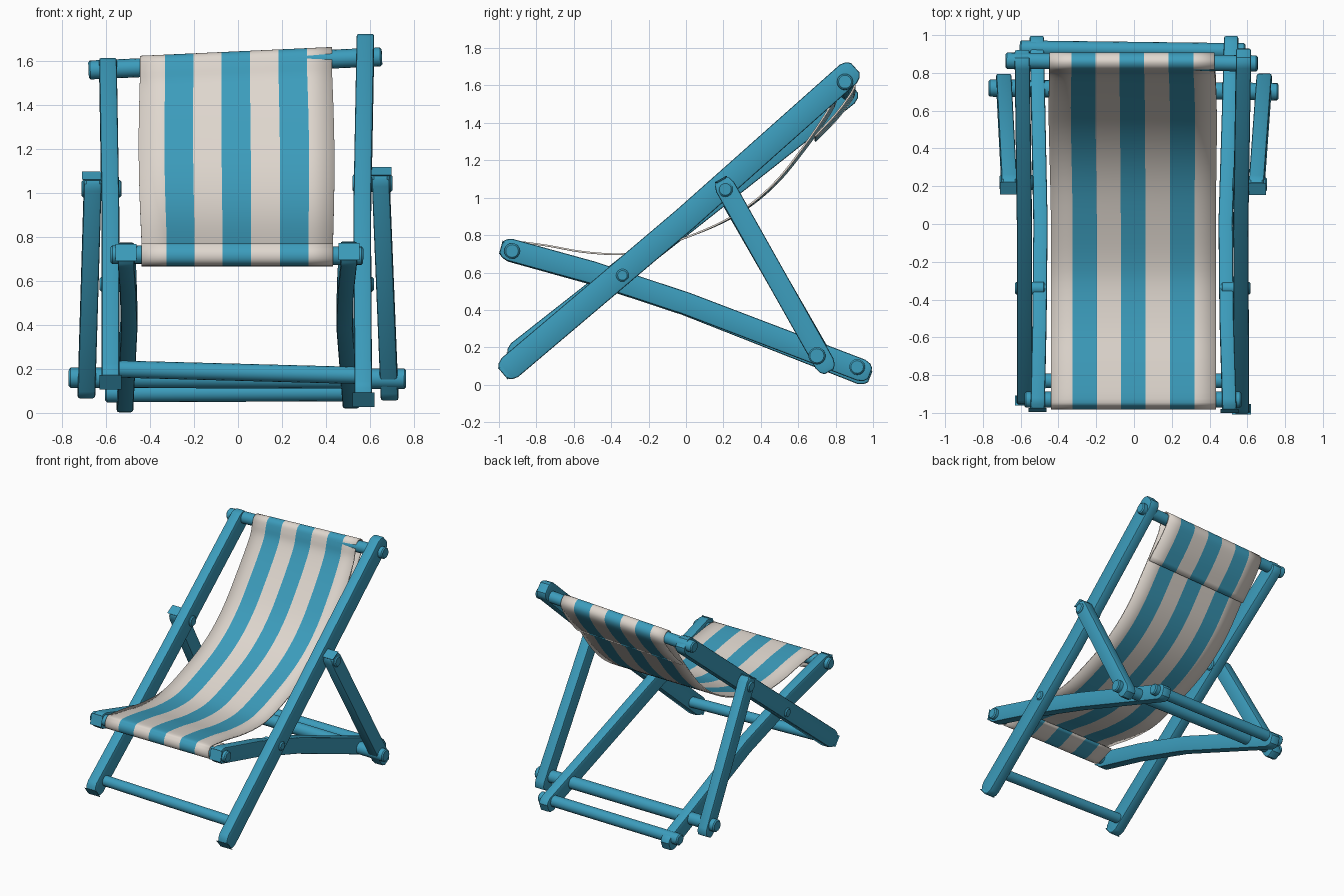
import bpy, bmesh, math
from mathutils import Vector

if "Cube" in bpy.data.objects:
    bpy.data.objects.remove(bpy.data.objects["Cube"])


def material(name, rgb):
    m = bpy.data.materials.new(name)
    m.diffuse_color = (*rgb, 1)
    m.use_nodes = True
    m.node_tree.nodes["Principled BSDF"].inputs["Base Color"].default_value = m.diffuse_color
    return m


BLUE = material("blue", (0.045, 0.335, 0.505))
CREAM = material("cream", (0.74, 0.68, 0.62))


def finish(name, bm, mats, angle=35):
    bmesh.ops.recalc_face_normals(bm, faces=bm.faces)
    me = bpy.data.meshes.new(name)
    bm.to_mesh(me)
    bm.free()
    for m in mats:
        me.materials.append(m)
    ob = bpy.data.objects.new(name, me)
    bpy.context.collection.objects.link(ob)
    bpy.ops.object.select_all(action='DESELECT')
    ob.select_set(True)
    bpy.context.view_layer.objects.active = ob
    bpy.ops.object.shade_smooth_by_angle(angle=math.radians(angle))
    return ob


def beam(name, path, width, thick):
    """Wooden slat along a path, with chamfered ends and softened edges."""
    pts = [Vector(p) for p in path]
    d0, d1 = (pts[1] - pts[0]).normalized(), (pts[-1] - pts[-2]).normalized()
    sections = [(pts[0] + d0 * o, d0, w) for o, w in ((0, .5), (.018, .82), (.05, 1))]
    for i in range(1, len(pts) - 1):
        sections.append((pts[i], (pts[i + 1] - pts[i - 1]).normalized(), 1))
    sections += [(pts[-1] - d1 * o, d1, w) for o, w in ((.05, 1), (.018, .82), (0, .5))]
    bm = bmesh.new()
    rings = []
    for c, d, w in sections:
        n = Vector((0, -d.z, d.y)).normalized() * width / 2 * w
        t = Vector((thick / 2, 0, 0))
        rings.append([bm.verts.new(c + a * t + b * n)
                      for a, b in ((-1, -1), (1, -1), (1, 1), (-1, 1))])
    for a, b in zip(rings, rings[1:]):
        for i in range(4):
            j = (i + 1) % 4
            bm.faces.new((a[i], a[j], b[j], b[i]))
    bm.faces.new(rings[0])
    bm.faces.new(rings[-1])
    bm.normal_update()
    edges = [e for e in bm.edges if e.calc_face_angle(0) > math.radians(60)]
    bmesh.ops.bevel(bm, geom=edges, offset=.01, segments=2, profile=.5, affect='EDGES')
    return finish(name, bm, [BLUE])


def rod(name, a, b, r):
    """Round bar between two points with softened end caps."""
    a, b = Vector(a), Vector(b)
    bm = bmesh.new()
    bmesh.ops.create_cone(bm, cap_ends=True, segments=16, radius1=r, radius2=r,
                          depth=(b - a).length)
    rim = [e for e in bm.edges if abs(e.verts[0].co.z - e.verts[1].co.z) < 1e-5]
    bmesh.ops.bevel(bm, geom=rim, offset=.008, segments=1, affect='EDGES')
    ob = finish(name, bm, [BLUE])
    ob.rotation_mode = 'QUATERNION'
    ob.rotation_quaternion = (b - a).to_track_quat('Z', 'Y')
    ob.location = (a + b) / 2


# Long reclining rails (left one sits a little higher at the foot, lower at the head)
beam("back_rail_right", [(.57, -.98, .06), (.565, 0, .89), (.58, .905, 1.695)], .135, .08)
beam("back_rail_left", [(-.58, -.935, .14), (-.58, 0, .875), (-.592, .9, 1.585)], .13, .08)

# Slightly bowed seat legs
beam("seat_leg_right", [(.505, -.99, .735), (.49, -.5, .6), (.485, 0, .435), (.515, .985, .06)],
     .12, .075)
beam("seat_leg_left", [(-.51, -.985, .73), (-.5, -.5, .595), (-.495, 0, .43), (-.515, .985, .042)],
     .12, .075)

# Rear props
beam("prop_right", [(.648, .185, 1.1), (.69, .765, .07)], .11, .08)
beam("prop_left", [(-.66, .19, 1.08), (-.69, .765, .08)], .11, .08)

# Cross bars
rod("head_rod", (-.68, .865, 1.56), (.655, .85, 1.62), .043)
rod("seat_front_rod", (-.58, -.93, .72), (.57, -.93, .715), .042)
rod("foot_bar", (-.57, -.83, .2), (.56, -.83, .17), .039)
rod("prop_rod", (-.77, .72, .16), (.765, .7, .155), .046)
rod("seat_rear_rod", (-.605, .93, .09), (.59, .915, .095), .042)

# Pivot bolts
rod("seat_pivot_right", (.46, -.34, .585), (.618, -.34, .585), .034)
rod("seat_pivot_left", (-.47, -.34, .585), (-.63, -.34, .585), .034)
rod("prop_pivot_right", (.52, .21, 1.045), (.703, .21, 1.045), .04)
rod("prop_pivot_left", (-.53, .22, 1.02), (-.713, .22, 1.02), .04)

# Canvas sling: front hem, seat, back, wrap over the head rod and rear flap
profile = [(-.78, .722), (-.87, .688), (-.93, .672), (-.968, .688), (-.977, .72), (-.962, .752),
           (-.925, .766), (-.75, .745), (-.55, .71), (-.35, .698), (-.2, .72), (0, .787),
           (.2, .872), (.36, .972), (.5, 1.1), (.62, 1.25), (.72, 1.39), (.79, 1.505),
           (.812, 1.58), (.83, 1.625), (.862, 1.64), (.893, 1.62), (.902, 1.585),
           (.88, 1.535), (.8, 1.43), (.69, 1.315)]


def smooth(points, steps=4):
    p = [Vector(q) for q in points]
    p = [2 * p[0] - p[1]] + p + [2 * p[-1] - p[-2]]
    out = []
    for a, b, c, d in zip(p, p[1:], p[2:], p[3:]):
        for k in range(steps):
            t = k / steps
            out.append(.5 * (2 * b + (c - a) * t + (2 * a - 5 * b + 4 * c - d) * t * t
                             + (3 * b - a - 3 * c + d) * t ** 3))
    return out + [p[-2]]


stripes = [-.44, -.325, -.197, -.07, .06, .19, .32, .433]
bm = bmesh.new()
rows = []
for y, z in smooth(profile):
    rise = min(max((z - .8) / .75, 0), 1)
    rows.append([bm.verts.new((x * (1 + .02 * math.sin(rise * math.pi)) - .006 * rise,
                               y, z + .046 * x * rise)) for x in stripes])
for a, b in zip(rows, rows[1:]):
    for i in range(len(stripes) - 1):
        bm.faces.new((a[i], a[i + 1], b[i + 1], b[i])).material_index = i % 2
canvas = finish("canvas_sling", bm, [CREAM, BLUE], 50)
mod = canvas.modifiers.new("cloth_thickness", 'SOLIDIFY')
mod.thickness = .01
mod.offset = 0
